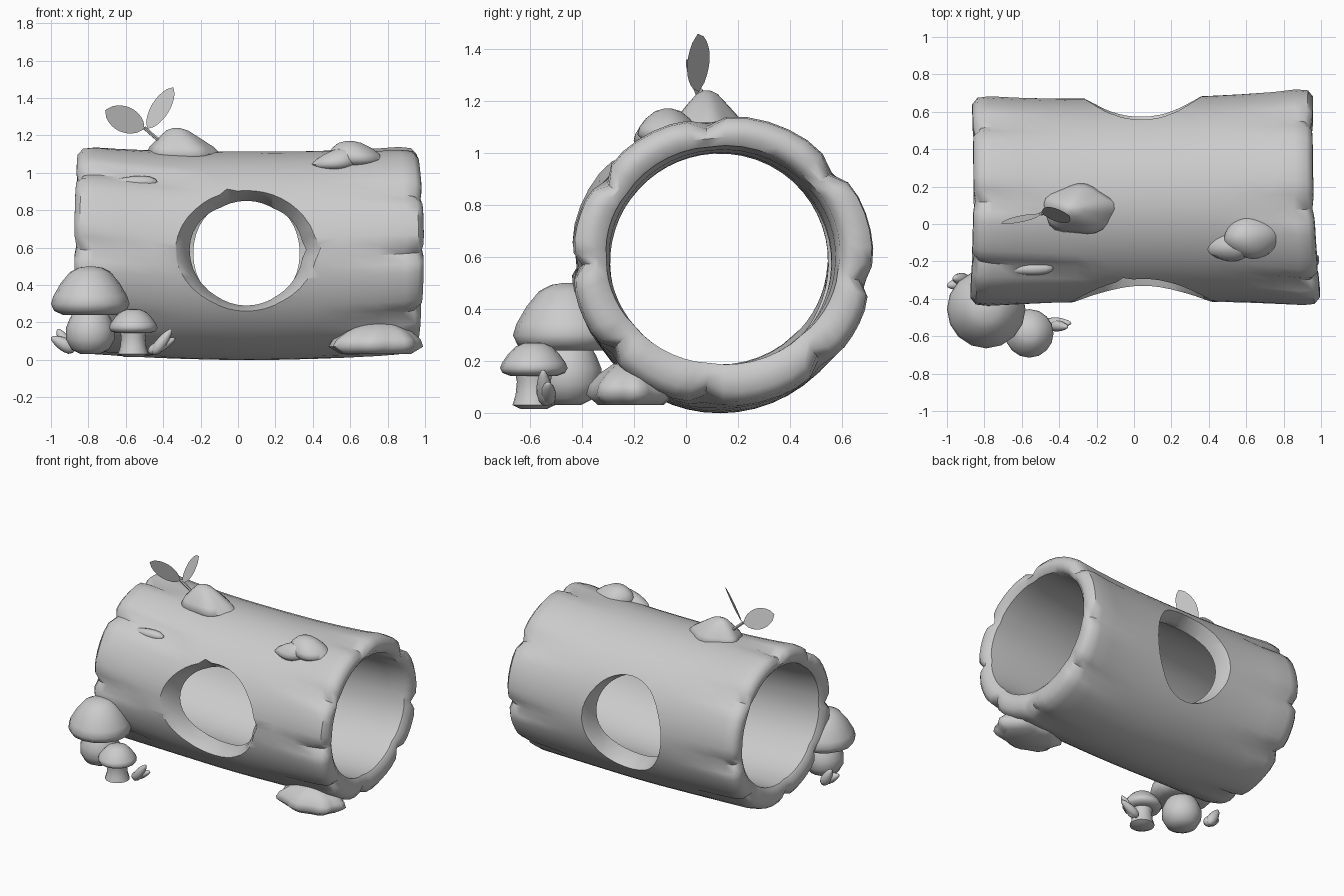
import bpy, bmesh, math
from mathutils import Vector

cube = bpy.data.objects.get("Cube")
if cube:
    bpy.data.objects.remove(cube, do_unlink=True)

grey = bpy.data.materials.new("plain_grey")
grey.use_nodes = True
grey.diffuse_color = (0.6, 0.6, 0.6, 1)
grey.node_tree.nodes["Principled BSDF"].inputs["Base Color"].default_value = (0.6, 0.6, 0.6, 1)


def finish(name, bm, angle=45):
    bmesh.ops.recalc_face_normals(bm, faces=bm.faces)
    mesh = bpy.data.meshes.new(name)
    bm.to_mesh(mesh)
    bm.free()
    ob = bpy.data.objects.new(name, mesh)
    bpy.context.collection.objects.link(ob)
    mesh.materials.append(grey)
    shade(ob, angle)
    return ob


def shade(ob, angle):
    bpy.ops.object.select_all(action='DESELECT')
    bpy.context.view_layer.objects.active = ob
    ob.select_set(True)
    bpy.ops.object.shade_smooth_by_angle(angle=math.radians(angle))


def skin(bm, rings, closed=False, caps=False):
    """Bridge equal rings of points with quads."""
    vs = [[bm.verts.new(p) for p in ring] for ring in rings]
    n = len(vs[0])
    for i in range(len(vs) if closed else len(vs) - 1):
        a, b = vs[i], vs[(i + 1) % len(vs)]
        for j in range(n):
            k = (j + 1) % n
            bm.faces.new((a[j], a[k], b[k], b[j]))
    if caps:
        bm.faces.new(vs[0])
        bm.faces.new(vs[-1])


# Hollow log: bark plates split by notches that fade in from both ends
right_splits = [-9, 40, 97, 146, 182, 220, 263, 313, 351]
left_splits = [-9, 40, 90, 128, 180, 220, 263, 313, 351]
half = [(0, .553, 0), (.1, .553, 0), (.2, .553, 0), (.3, .553, 0), (.4, .554, 0),
        (.55, .556, .1), (.74, .56, .4), (.9, .564, .9), (.97, .555, 1), (1, .52, 1),
        (1, .47, .7), (.97, .437, .4), (.8, .428, .1), (.4, .428, 0), (0, .428, 0)]
loop = half + [(-s, r, w) for s, r, w in half[-2:0:-1]]
STEPS = 7


def log_ring(s, r, w):
    points = []
    inner = r < .48
    mix = (s + 1) / 2
    cy = .13 + .012 * s
    cz = .556 + .035 * s * s + (.018 if inner else 0)
    wide = .985 + .03 * s * s + .015 * s
    tall = 1.008 - .028 * s * s - (.02 if inner else 0)
    for i in range(8):
        a = left_splits[i] * (1 - mix) + right_splits[i] * mix
        b = left_splits[i + 1] * (1 - mix) + right_splits[i + 1] * mix
        for j in range(STEPS):
            t = j / STEPS
            ang = math.radians(a + (b - a) * t)
            crack = .7 if i == 3 and s < -.35 and not inner else 0
            notch = max(w, crack) if j == 0 else .12 * w if j in (1, STEPS - 1) else 0
            rad = r + .006 * math.sin(math.pi * t) * w - (.006 if inner else .04) * notch
            # End faces lean back towards the top, the bottom and the rear
            dz = rad * math.sin(ang) * tall
            x = .06 + .93 * s
            if s > .85:
                x -= .015 * notch + .07 * dz * dz + .018 * (1 + math.cos(ang)) - .004
            elif s < -.85:
                x += .015 * notch + .05 * dz * dz + .005 * math.cos(ang)
            points.append((x, cy + rad * math.cos(ang) * wide, cz + dz))
    return points


bm = bmesh.new()
skin(bm, [log_ring(*p) for p in loop], closed=True)
log = finish("hollow_log", bm)

# Window through the log: rounded lips front and back, two splits in the front one
bores = [(-.6, .6, .6, .60), (-.45, .43, .43, .60), (-.415, .375, .39, .60), (-.36, .335, .35, .60),
         (-.30, .305, .32, .59), (-.22, .28, .28, .57), (.3, .275, .28, .57),
         (.48, .28, .30, .57), (.56, .285, .33, .57), (.64, .295, .37, .57),
         (.69, .32, .41, .57), (.9, .6, .6, .57)]
rings = []
for y, rx, rz, cz in bores:
    ring = []
    for i in range(40):
        a = math.tau * i / 40
        k = 1
        if y < -.25:
            k = {0: 1.06, 12: 1.1}.get(i, 1)
        ring.append((.045 + rx * k * math.cos(a), y, cz + rz * k * math.sin(a)))
    rings.append(ring)
bm = bmesh.new()
skin(bm, rings, caps=True)
cutter = finish("window_cutter", bm)
cutter.hide_render = True
cut = log.modifiers.new("window", 'BOOLEAN')
cut.object, cut.operation, cut.solver = cutter, 'DIFFERENCE', 'EXACT'
bpy.context.view_layer.objects.active = log
bpy.ops.object.modifier_apply(modifier=cut.name)
bpy.data.objects.remove(cutter, do_unlink=True)
shade(log, 60)


def lathe(name, x, y, profile, sides=16):
    bm = bmesh.new()
    skin(bm, [[(x + r * math.cos(math.tau * i / sides), y + r * math.sin(math.tau * i / sides), z)
               for i in range(sides)] for r, z in profile], caps=True)
    finish(name, bm, 75)


# Mushrooms
def mushroom(name, x, y, r, low, top, stem):
    h = top - low
    cap = [(.3, .02), (.7, .02), (.92, .1), (1, .24), (.94, .4), (.75, .66), (.52, .88), (.3, .97), (.06, 1)]
    lathe(name + "_cap", x, y, [(r * a, low + h * b) for a, b in cap])
    lathe(name + "_stem", x, y, stem)


mushroom("large_mushroom", -.79, -.455, .21, .235, .5,
         [(.05, .03), (.1, .055), (.13, .11), (.13, .17), (.11, .22), (.08, .27)])
mushroom("small_mushroom", -.56, -.585, .13, .14, .272,
         [(.05, .015), (.082, .03), (.07, .07), (.065, .12), (.075, .17)])


# Moss mounds: domes with a scalloped edge and an off-centre peak
dome = [(.75, -.3), (1, 0), (.93, .3), (.72, .62), (.42, .9), (.12, 1)]
cone = [(.8, -.3), (1, 0), (.86, .28), (.56, .62), (.3, .9), (.08, 1)]


def mound(name, centre, size, profile=dome, peak=0, lobes=5, wobble=.06):
    bm = bmesh.new()
    rings = []
    for u, h in profile:
        ring = []
        for i in range(28):
            a = math.tau * i / 28
            k = u * (1 + wobble * math.sin(lobes * a + .6) * u)
            ring.append((centre[0] + size[0] * k * math.cos(a) + peak * max(h, 0),
                         centre[1] + size[1] * k * math.sin(a), centre[2] + size[2] * h))
        rings.append(ring)
    skin(bm, rings, caps=True)
    finish(name, bm, 75)


mound("sprout_moss", (-.295, .08, 1.1), (.195, .135, .14), cone, -.035)
mound("upper_moss", (.63, -.07, 1.07), (.145, .115, .1), dome, -.035, 4, .03)
mound("upper_moss_lobe", (.515, -.12, 1.045), (.12, .08, .085), dome, .05, 4, .03)
mound("ground_moss", (.735, -.21, .07), (.245, .165, .13), dome, .02, 7, .07)


# Leaves: flat ovals
def leaf(name, base, tip, normal, width):
    base, tip = Vector(base), Vector(tip)
    side = (tip - base).cross(Vector(normal)).normalized() * width / 2
    bm = bmesh.new()
    steps = [i / 10 for i in range(11)]
    edge = [base.lerp(tip, t) + side * math.sin(math.pi * t) ** .6 for t in steps]
    edge += [base.lerp(tip, t) - side * math.sin(math.pi * t) ** .6 for t in steps[-2:0:-1]]
    bm.faces.new([bm.verts.new(p) for p in edge])
    finish(name, bm)


leaf("left_sprout_leaf", (-.5, .055, 1.235), (-.71, 0, 1.335), (-.25, 1, .3), .14)
leaf("right_sprout_leaf", (-.485, .05, 1.235), (-.345, .045, 1.457), (.6, .8, -.4), .13)


def rod(name, a, b, r):
    a, b = Vector(a), Vector(b)
    turn = (b - a).to_track_quat('Z', 'Y')
    bm = bmesh.new()
    skin(bm, [[p + turn @ Vector((r * math.cos(math.tau * i / 6), r * math.sin(math.tau * i / 6), 0))
               for i in range(6)] for p in (a, b)], caps=True)
    finish(name, bm)


rod("sprout_stem", (-.42, .07, 1.17), (-.5, .055, 1.24), .01)


# Plump leaflets pointing up and out, and a low swelling on the bark
def bud(name, base, tip, r):
    base, tip = Vector(base), Vector(tip)
    bm = bmesh.new()
    bmesh.ops.create_uvsphere(bm, u_segments=12, v_segments=8, radius=1)
    turn = (tip - base).to_track_quat('Z', 'Y')
    for v in bm.verts:
        taper = 1 - .3 * v.co.z
        local = Vector((v.co.x * r * taper, v.co.y * r * taper, v.co.z * (tip - base).length / 2))
        v.co = (base + tip) / 2 + turn @ local
    finish(name, bm, 60)


bud("right_bud_low", (-.48, -.53, .04), (-.335, -.53, .115), .03)
bud("right_bud_high", (-.455, -.54, .03), (-.355, -.55, .165), .03)
bud("left_bud_low", (-.87, -.31, .05), (-1, -.33, .12), .036)
bud("left_bud_high", (-.89, -.30, .035), (-.965, -.29, .165), .034)
bud("bark_patch", (-.43, -.235, .95), (-.69, -.245, .945), .034)
